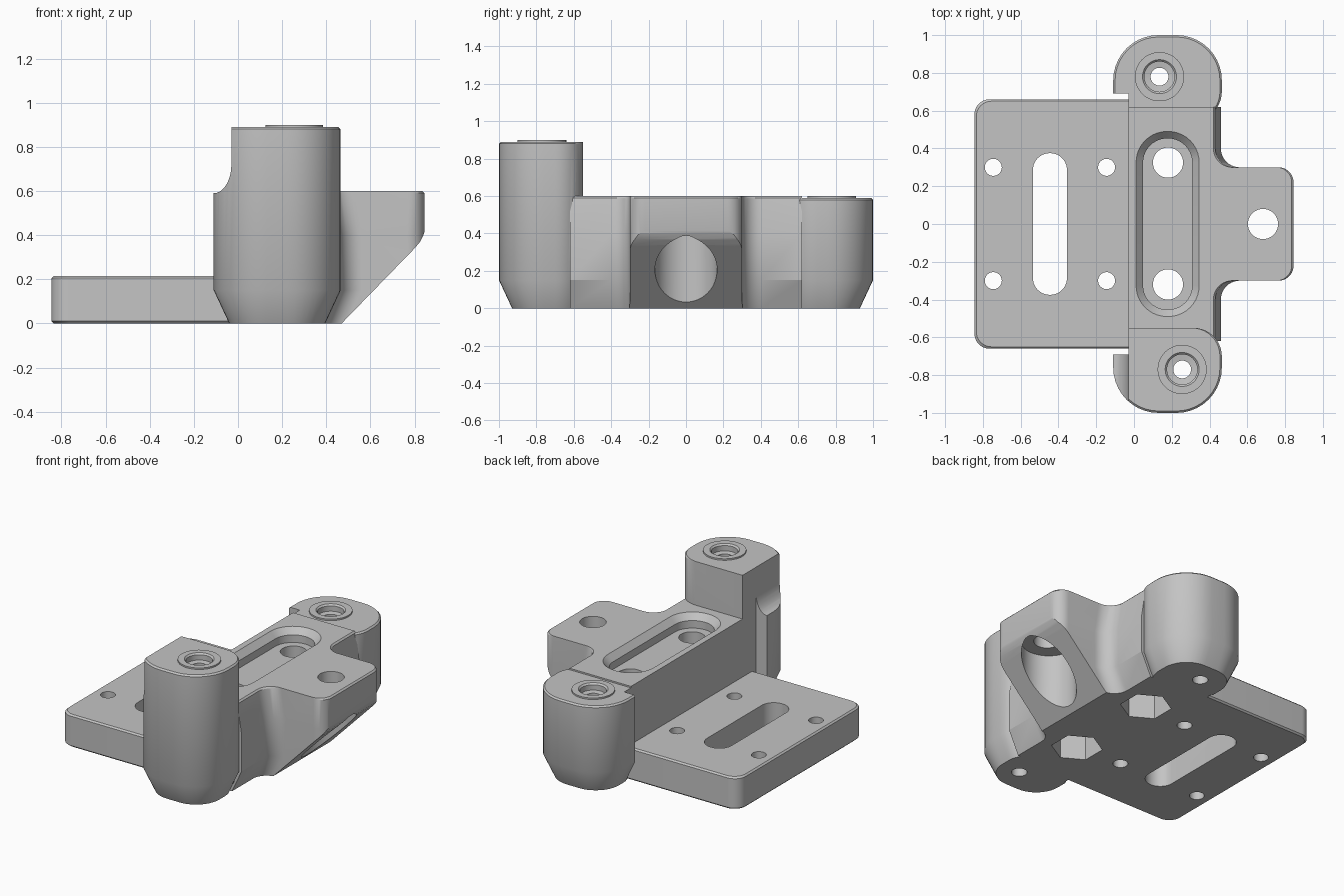
import bpy, bmesh, math

if "Cube" in bpy.data.objects:
    bpy.data.objects.remove(bpy.data.objects["Cube"], do_unlink=True)

grey = bpy.data.materials.new("machined grey")
grey.use_nodes = True
COLOUR = (0.55, 0.55, 0.55, 1)
grey.diffuse_color = COLOUR
grey.node_tree.nodes["Principled BSDF"].inputs["Base Color"].default_value = COLOUR


def outline(corners, steps=10):
    """Right-angled outline; each corner is (x, y, radius)."""
    pts = []
    for i, (x, y, r) in enumerate(corners):
        if r <= 0:
            pts.append((x, y))
            continue
        px, py, _ = corners[i - 1]
        nx, ny, _ = corners[(i + 1) % len(corners)]
        lu, lv = math.hypot(px - x, py - y), math.hypot(nx - x, ny - y)
        u = ((px - x) / lu, (py - y) / lu)
        v = ((nx - x) / lv, (ny - y) / lv)
        for k in range(steps + 1):
            a = math.pi / 2 * k / steps
            c, s = r * (1 - math.sin(a)), r * (1 - math.cos(a))
            pts.append((x + u[0] * c + v[0] * s, y + u[1] * c + v[1] * s))
    return pts


def loft(name, rings):
    """Skin closed rings of 3D points and cap both ends."""
    bm = bmesh.new()
    rows = [[bm.verts.new(p) for p in ring] for ring in rings]
    n = len(rows[0])
    for a, b in zip(rows, rows[1:]):
        for i in range(n):
            j = (i + 1) % n
            bm.faces.new((a[i], a[j], b[j], b[i]))
    bm.faces.new(rows[0][::-1])
    bm.faces.new(rows[-1])
    bmesh.ops.recalc_face_normals(bm, faces=bm.faces[:])
    bmesh.ops.connect_verts_nonplanar(bm, angle_limit=0.001, faces=bm.faces[:])
    mesh = bpy.data.meshes.new(name)
    bm.to_mesh(mesh)
    bm.free()
    mesh.materials.append(grey)
    ob = bpy.data.objects.new(name, mesh)
    bpy.context.collection.objects.link(ob)
    return ob


def layers(name, levels):
    """Loft flat outlines: levels are (z, outline points)."""
    return loft(name, [[(x, y, z) for x, y in pts] for z, pts in levels])


def turned(name, x, y, profile, sides=48, turn=0.0):
    """Round or polygonal solid from (z, radius) pairs."""
    return layers(name, [(z, [(x + r * math.cos(turn + 2 * math.pi * i / sides),
                               y + r * math.sin(turn + 2 * math.pi * i / sides))
                              for i in range(sides)]) for z, r in profile])


def slot(name, x, half_len, profile):
    """Stadium-shaped solid along y from (z, half width, end trim) triples."""
    levels = []
    for z, w, trim in profile:
        h, r = half_len - trim, w * .98
        levels.append((z, outline([(x - w, -h, r), (x + w, -h, r),
                                   (x + w, h, r), (x - w, h, r)])))
    return layers(name, levels)


def side_prism(name, profile, y0, y1):
    """Extrude an x-z profile along y."""
    return loft(name, [[(x, y, z) for x, z in profile] for y in (y0, y1)])


def combine(target, other, operation):
    mod = target.modifiers.new("join", 'BOOLEAN')
    mod.operation, mod.object, mod.solver = operation, other, 'EXACT'
    bpy.context.view_layer.update()
    bpy.context.view_layer.objects.active = target
    bpy.ops.object.modifier_apply(modifier=mod.name)
    bpy.data.objects.remove(other, do_unlink=True)


# Centre block with the projecting ear
def core_outline(s, e):
    return outline([(-.03, -.62, 0), (s, -.62, 0), (s, -.3, .1), (e, -.3, .08),
                    (e, .3, .08), (s, .3, .1), (s, .62, 0), (-.03, .62, 0)])


body = layers("bracket_body", [(z, core_outline(s, e)) for z, s, e in (
    (0, .39, .845), (.15, .46, .845), (.4, .46, .845), (.59, .43, .845), (.6, .42, .835))])

# Sloped underside of the ear
combine(body, side_prism("ear_slope", [(.46, -.01), (.80, .34), (.825, .37), (.84, .40),
                                       (.85, .43), (1, .43), (1, -.2), (.46, -.2)],
                         -.45, .45), 'DIFFERENCE')


# End bosses, with a tapered foot and an eased top edge
def boss_outline(sign, d):
    pts = outline([(-.03, .55, 0), (.465 - d, .55, .15), (.465 - d, 1 - d, .24 - d),
                   (-.11 + d, 1 - d, .24 - d), (-.11 + d, .69, 0), (-.03, .69, 0)])
    return [(x, y * sign) for x, y in pts]


def boss(name, sign, top):
    return layers(name, [(z, boss_outline(sign, d)) for z, d in (
        (0, .07), (.15, 0), (top - .01, 0), (top, .01))])


tower = boss("front_tower", -1, .89)
relief = [(-.2, .59), (-.11, .59)]
for k in range(1, 11):
    a = math.pi / 2 * k / 10
    relief.append((-.11 + .08 * math.sin(a), .72 - .13 * math.cos(a)))
relief += [(-.03, 1), (-.2, 1)]
combine(tower, side_prism("tower_relief", relief, -1.2, -.4), 'DIFFERENCE')
combine(body, tower, 'UNION')
combine(body, boss("rear_boss", 1, .59), 'UNION')


# Thin mounting plate
def plate_outline(d):
    a, b = -.845 + d, .66 - d
    return outline([(a, -b, .08), (.05, -b, 0), (.05, b, 0), (a, b, .08)])


plate = layers("mounting_plate", [(z, plate_outline(d)) for z, d in (
    (0, .01), (.01, 0), (.205, 0), (.215, .01))])
combine(body, plate, 'UNION')

# Raised seats and screw holes in the bosses
for x, y, top in ((.255, -.77, .89), (.135, .78, .59)):
    combine(body, turned("seat_ring", x, y, [(top - .05, .13), (top + .01, .13)]), 'UNION')
    combine(body, turned("seat_hole", x, y, [
        (-.1, .047), (top - .04, .047), (top - .035, .08), (top, .08),
        (top + .012, .092), (top + .1, .092)]), 'DIFFERENCE')

# Plate holes and slot
for x in (-.745, -.145):
    for y in (-.3, .3):
        combine(body, turned("plate_hole", x, y, [(-.1, .045), (.4, .045)]), 'DIFFERENCE')
combine(body, slot("plate_slot", -.445, .375, [(-.1, .09, 0), (.4, .09, 0)]), 'DIFFERENCE')

# Chamfered pocket, its bolt holes and the hexagonal nut traps underneath
combine(body, slot("top_pocket", .178, .49, [(.51, .13, .037), (.56, .13, .037),
                                             (.6, .167, 0), (.7, .167, 0)]), 'DIFFERENCE')
for y in (-.32, .325):
    combine(body, turned("bolt_hole", .18, y, [(-.1, .08), (.8, .08)]), 'DIFFERENCE')
    combine(body, turned("nut_trap", .18, y, [(-.1, .155), (.2, .155)], 6, math.pi / 6),
            'DIFFERENCE')

# Ear hole with a wide counterbore from below
combine(body, turned("ear_hole", .683, 0, [(-.1, .08), (.8, .08)]), 'DIFFERENCE')
combine(body, turned("ear_counterbore", .668, 0, [(-.1, .166), (.41, .166)]), 'DIFFERENCE')

# Smooth curved walls, crisp edges
bpy.ops.object.select_all(action='DESELECT')
body.select_set(True)
bpy.context.view_layer.objects.active = body
bpy.ops.object.shade_smooth_by_angle(angle=math.radians(25))
